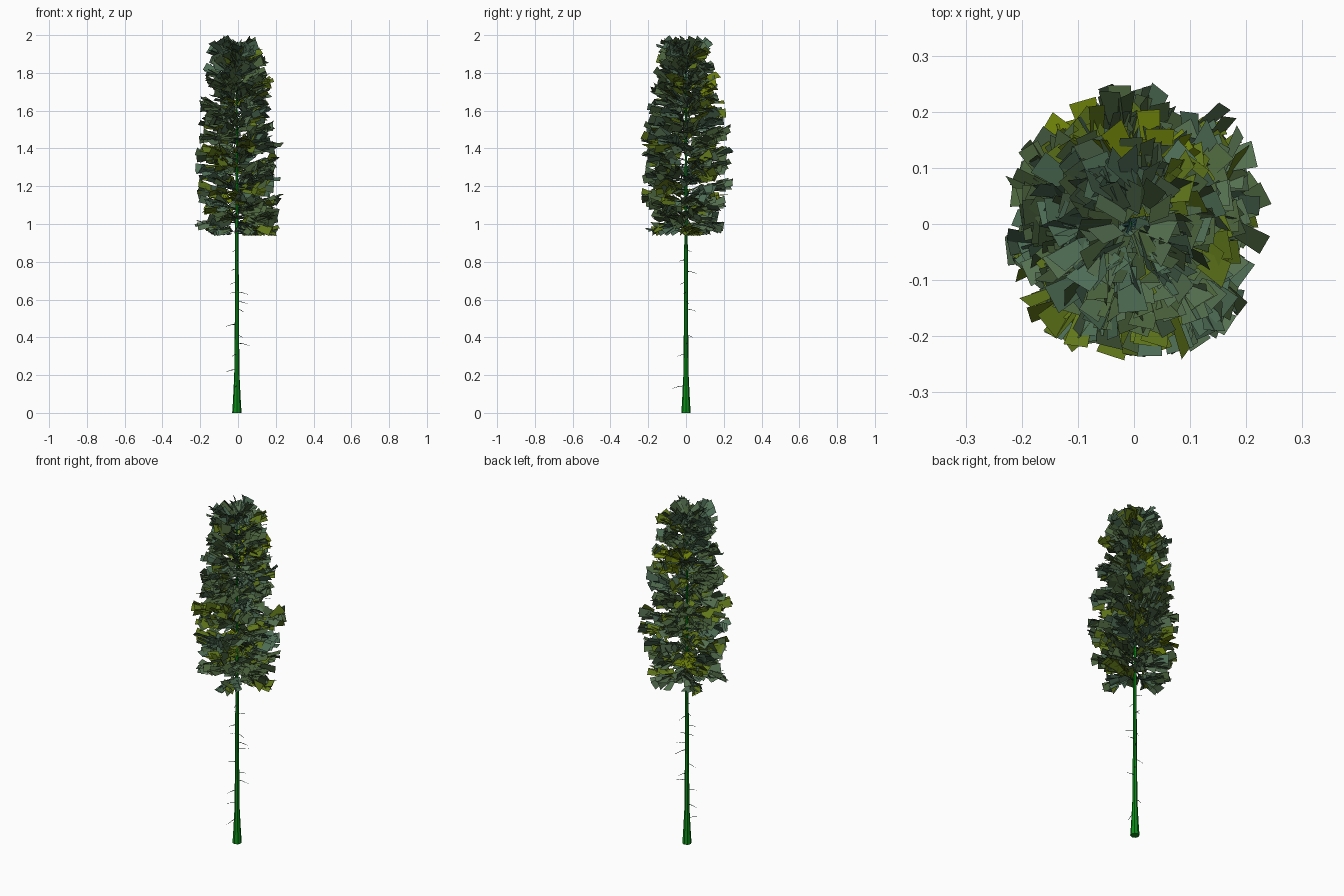
import bpy, bmesh, math, random
from mathutils import Vector, Matrix

if "Cube" in bpy.data.objects:
    bpy.data.objects.remove(bpy.data.objects["Cube"])

random.seed(5)
UP = Vector((0, 0, 1))


def material(name, rgb):
    m = bpy.data.materials.new(name)
    m.diffuse_color = (*rgb, 1)
    m.use_nodes = True
    m.node_tree.nodes["Principled BSDF"].inputs["Base Color"].default_value = m.diffuse_color
    return m


def finish(name, bm, mats):
    me = bpy.data.meshes.new(name)
    bm.to_mesh(me)
    bm.free()
    for m in mats:
        me.materials.append(m)
    ob = bpy.data.objects.new(name, me)
    bpy.context.collection.objects.link(ob)
    return ob


def tube(bm, points, radii, sides):
    """Tapered tube through points, capped at both ends."""
    axis = (points[-1] - points[0]).normalized()
    turn = UP.rotation_difference(axis)
    rings = []
    for p, r in zip(points, radii):
        rings.append([bm.verts.new(p + turn @ Vector((r * math.cos(a), r * math.sin(a), 0)))
                      for a in (math.tau * i / sides for i in range(sides))])
    for low, high in zip(rings, rings[1:]):
        for i in range(sides):
            j = (i + 1) % sides
            bm.faces.new((low[i], low[j], high[j], high[i]))
    bm.faces.new(rings[0][::-1])
    bm.faces.new(rings[-1])


def profile(z, table):
    """Linear lookup in (z, value) pairs."""
    for (z0, a), (z1, b) in zip(table, table[1:]):
        if z <= z1:
            return a + (b - a) * max(0, (z - z0) / (z1 - z0))
    return table[-1][1]


def heading(angle, rise):
    return Vector((math.cos(angle) * math.cos(rise), math.sin(angle) * math.cos(rise), math.sin(rise)))


bark = material("bark_green", (0.003, 0.26, 0.008))
twig = material("twig_dark", (0.02, 0.07, 0.06))
greens = [material(f"leaf_green_{i}", c) for i, c in enumerate([
    (0.07, 0.125, 0.045), (0.09, 0.16, 0.08), (0.05, 0.09, 0.035),
    (0.115, 0.18, 0.01), (0.075, 0.15, 0.09), (0.16, 0.23, 0.003)])]
weights = [6, 5, 3, 4, 4, 1]

# trunk: flared foot, long slim taper
TRUNK = [(0, 0.025), (0.06, 0.021), (0.2, 0.014), (0.5, 0.011), (0.95, 0.009), (1.4, 0.006), (1.9, 0.002)]
bm = bmesh.new()
CX = -0.006
tube(bm, [Vector((CX, 0, z)) for z, r in TRUNK], [r for z, r in TRUNK], 8)
finish("trunk", bm, [bark])

# dead twigs on the bare trunk: height, compass angle, length
bm = bmesh.new()
for z, deg, length in [(0.145, 260, 0.08), (0.23, 190, 0.06), (0.31, 240, 0.06), (0.37, 10, 0.07),
                       (0.41, 50, 0.05), (0.47, 175, 0.06), (0.55, 60, 0.07), (0.59, 15, 0.06),
                       (0.64, 350, 0.06), (0.64, 200, 0.04), (0.69, 220, 0.05), (0.75, 80, 0.06),
                       (0.76, 170, 0.03), (0.81, 280, 0.04), (0.86, 130, 0.04)]:
    start = Vector((CX, 0, z))
    d = heading(math.radians(deg), math.radians(-12))
    tube(bm, [start, start + d * length * 0.5 + UP * 0.003, start + d * length], [0.0022, 0.0015, 0.0006], 4)
finish("dead_twigs", bm, [twig])

# live branches spiral up the crown and carry flat leaf cards
CROWN = [(0.95, 0.19), (1.05, 0.21), (1.2, 0.238), (1.35, 0.235), (1.5, 0.22),
         (1.65, 0.195), (1.8, 0.17), (1.9, 0.145), (1.97, 0.115)]
RISE = [(0.95, 0), (1.1, 8), (1.4, 15), (1.7, 23), (1.97, 38)]
branches, leaves = bmesh.new(), bmesh.new()


def leaf_card(base, angle, rise, roll, length, width, tint):
    out = heading(angle, rise)
    side = Matrix.Rotation(roll, 3, out) @ out.cross(UP).normalized()
    corners = [base - side * width * 0.34, base + side * width * 0.34,
               base + out * length + side * width * 0.5, base + out * length - side * width * 0.5]
    low, high = min(c.z for c in corners), max(c.z for c in corners)
    shift = max(0, 0.937 - low) - max(0, high - 2.0)   # keep inside the crown height
    face = leaves.faces.new([leaves.verts.new(c + UP * shift) for c in corners])
    face.material_index = tint if random.random() < 0.65 else random.choices(range(5), weights[:5])[0]


N = 76
for i in range(N):
    tip_z = 0.955 + 1.0 * (i + random.random() * 0.6) / N
    angle = i * 2.39996 + random.uniform(-0.3, 0.3)
    rise = math.radians(profile(tip_z, RISE) + random.uniform(-5, 5))
    reach = profile(tip_z, CROWN) * random.uniform(0.85, 1.07) - 0.04
    tip = Vector((math.cos(angle) * reach, math.sin(angle) * reach, tip_z))
    start = Vector((CX, 0, min(max(tip_z - reach * math.tan(rise), 0.93), 1.88)))
    mid = start.lerp(tip, 0.5) - UP * 0.006
    tube(branches, [start, mid, tip], [0.003, 0.002, 0.0008], 4)
    tint = random.choices(range(6), weights)[0]
    for k in range(20):
        t = 0.2 + 0.74 * (k / 19) ** 0.75
        swing = random.uniform(-0.85, 0.85) * (1.15 - 0.4 * t)
        length = random.uniform(0.06, 0.085)
        base = start.lerp(tip, t) + Vector((0, 0, random.uniform(-0.015, 0.015)))
        base += heading(angle + math.pi / 2, 0) * random.uniform(-0.035, 0.035) * t
        base -= heading(angle, 0) * 0.008
        leaf_card(base, angle + swing, rise + random.uniform(-0.4, 0.25),
                  random.uniform(-1.3, 1.3), length, random.uniform(0.04, 0.058), tint)

# upright tuft closing the crown top
for i in range(40):
    a = i * 2.39996
    r = random.uniform(0.01, 0.065)
    leaf_card(Vector((math.cos(a) * r, math.sin(a) * r, random.uniform(1.87, 1.95))), a,
              random.uniform(0.3, 1.0), random.uniform(-1.2, 1.2), 0.065, 0.045, i % 3)

finish("branches", branches, [twig])
finish("leaf_cards", leaves, greens)
